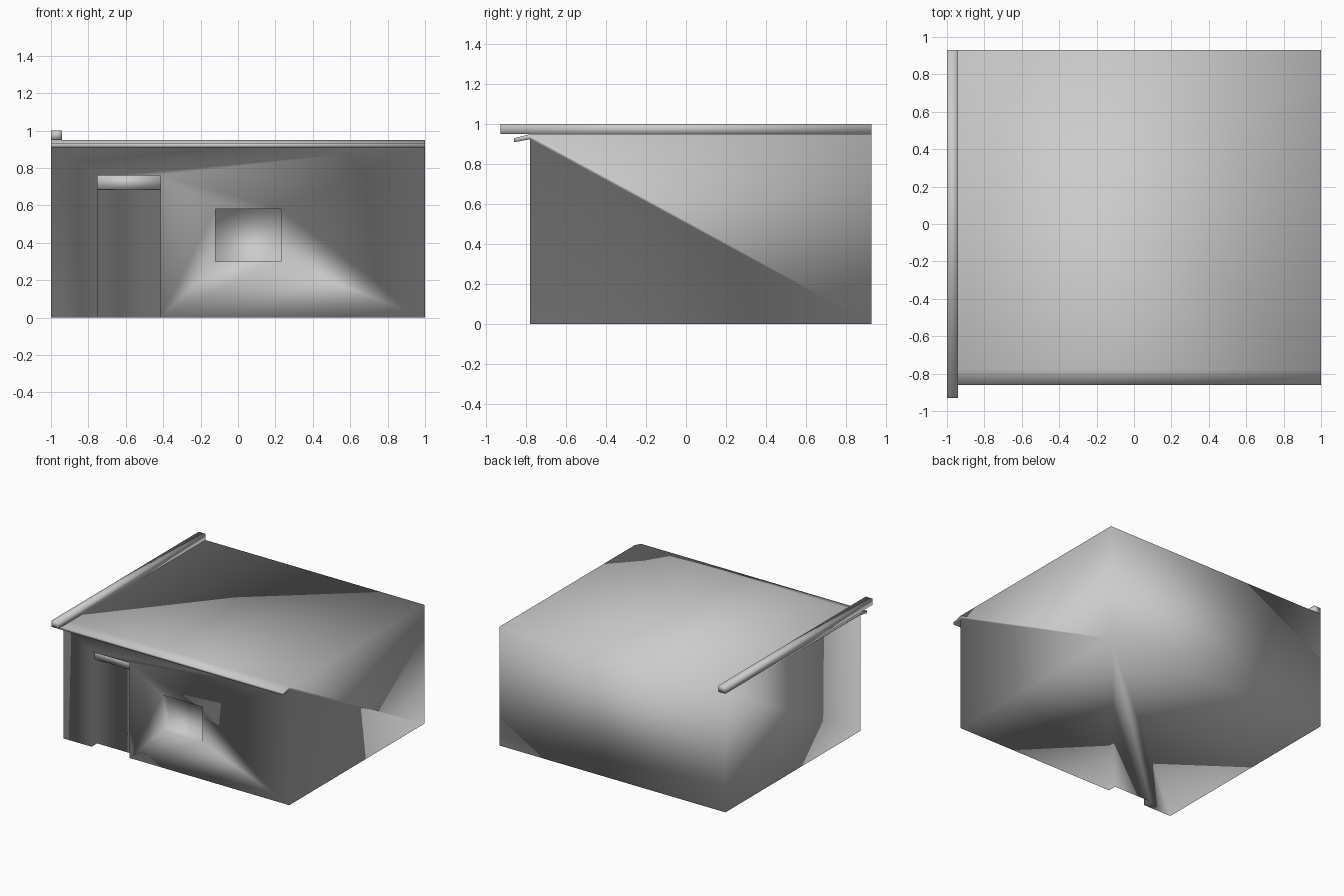
import bpy, bmesh

if "Cube" in bpy.data.objects:
    bpy.data.objects.remove(bpy.data.objects["Cube"])


def finish(name, bm, smooth=True):
    bmesh.ops.recalc_face_normals(bm, faces=bm.faces)
    mesh = bpy.data.meshes.new(name)
    bm.to_mesh(mesh)
    bm.free()
    for p in mesh.polygons:
        p.use_smooth = smooth
    ob = bpy.data.objects.new(name, mesh)
    bpy.context.collection.objects.link(ob)
    return ob


def extrude_profile(name, profile, x0, x1):
    """Extrude a closed (y, z) profile along x."""
    bm = bmesh.new()
    face = bm.faces.new([bm.verts.new((x0, y, z)) for y, z in profile])
    ext = bmesh.ops.extrude_face_region(bm, geom=[face])
    verts = [g for g in ext["geom"] if isinstance(g, bmesh.types.BMVert)]
    bmesh.ops.translate(bm, verts=verts, vec=(x1 - x0, 0, 0))
    return finish(name, bm)


def box(name, x, y, z):
    return extrude_profile(name, [(y[0], z[0]), (y[1], z[0]), (y[1], z[1]), (y[0], z[1])], *x)


FRONT, BACK, DEPTH = -0.78, 0.93, 0.07

# House body with the sloping eave along the front
house = extrude_profile("house_body", [
    (FRONT, 0), (BACK, 0), (BACK, 0.95), (FRONT, 0.95),
    (-0.86, 0.93), (-0.86, 0.91), (FRONT, 0.925)], -1, 1)

# Door and window recesses cut into the front wall
openings = {
    "door_cutter": ((-0.75, -0.415), (-0.2, 0.76)),
    "window_cutter": ((-0.12, 0.23), (0.30, 0.58)),
}
for name, (x, z) in openings.items():
    cutter = box(name, x, (FRONT - 0.2, FRONT + DEPTH), z)
    cutter.hide_render = True
    mod = house.modifiers.new(name, 'BOOLEAN')
    mod.operation, mod.solver, mod.object = 'DIFFERENCE', 'EXACT', cutter
    bpy.context.view_layer.objects.active = house
    bpy.ops.object.modifier_apply(modifier=name)
    bpy.data.objects.remove(cutter)

# Lintel at the top of the door recess
box("door_lintel", (-0.75, -0.415), (FRONT + 0.04, FRONT + DEPTH), (0.685, 0.76))

# Long beam on the left edge of the roof
box("roof_beam", (-1, -0.94), (-0.93, 0.93), (0.95, 1.0))
